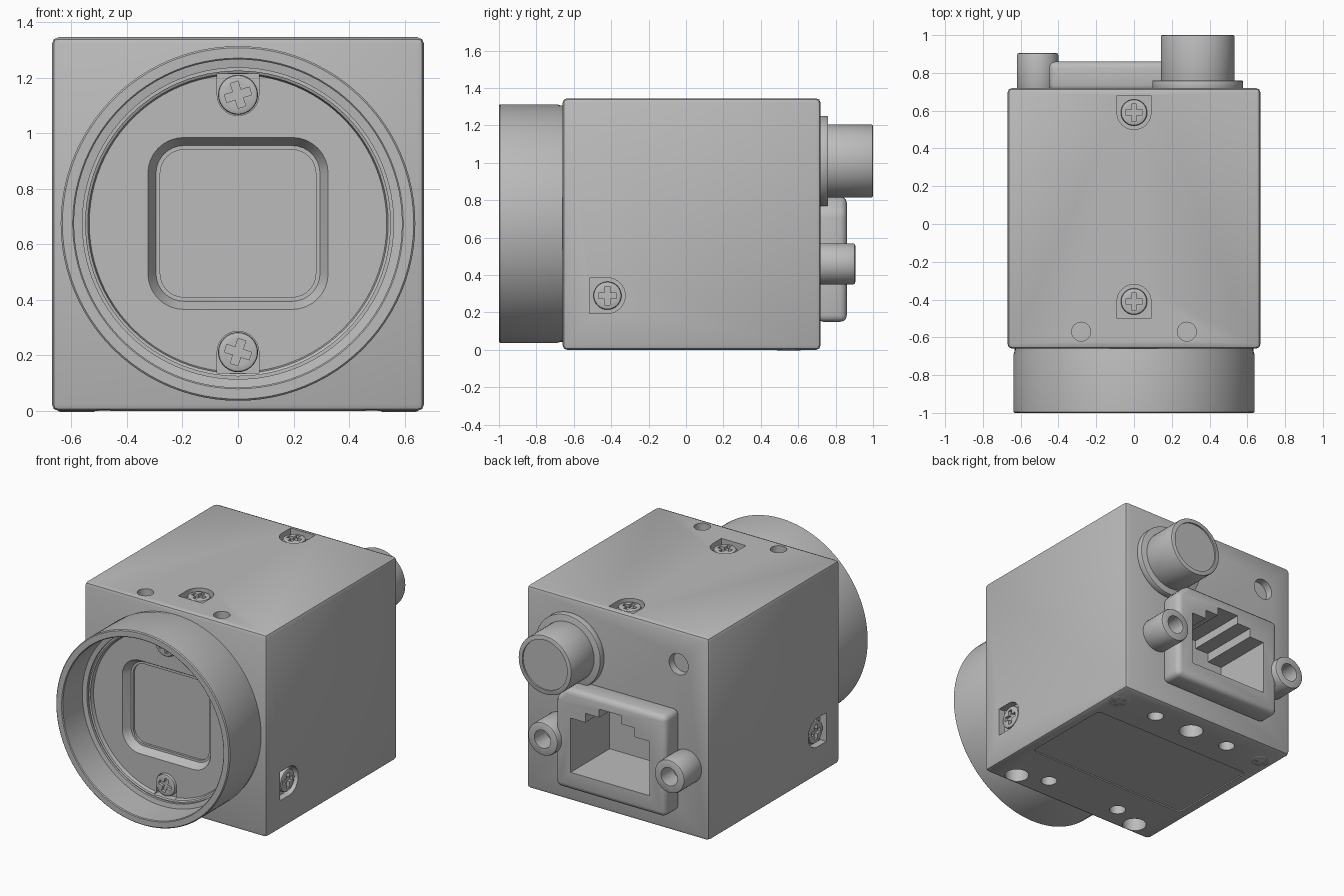
import bpy, bmesh
from math import sin, cos, pi, radians
from mathutils import Vector

if "Cube" in bpy.data.objects:
    bpy.data.objects.remove(bpy.data.objects["Cube"])

grey = bpy.data.materials.new("housing grey")
grey.use_nodes = True
GREY = (0.5, 0.5, 0.5, 1)
grey.diffuse_color = GREY
grey.node_tree.nodes["Principled BSDF"].inputs["Base Color"].default_value = GREY

HALF, FRONT, BACK, TOP = 0.67, -0.66, 0.72, 1.345
LENS_Z, FLOOR = 0.675, -0.75

# Each side maps (u, v, world coordinate along its normal) to a point
SIDES = {"x": lambda u, v, d: (d, u, v),
         "y": lambda u, v, d: (u, d, v),
         "z": lambda u, v, d: (u, v, d)}


def finish(bm, name):
    bmesh.ops.recalc_face_normals(bm, faces=bm.faces)
    mesh = bpy.data.meshes.new(name)
    bm.to_mesh(mesh)
    bm.free()
    obj = bpy.data.objects.new(name, mesh)
    bpy.context.collection.objects.link(obj)
    mesh.materials.append(grey)
    return obj


def prism(name, pts, axis, d0, d1, end=None):
    """Solid between outline pts at d0 and outline end (default pts) at d1."""
    bm = bmesh.new()
    a = [bm.verts.new(SIDES[axis](u, v, d0)) for u, v in pts]
    b = [bm.verts.new(SIDES[axis](u, v, d1)) for u, v in end or pts]
    bm.faces.new(a)
    bm.faces.new(b)
    for i in range(len(a)):
        j = (i + 1) % len(a)
        bm.faces.new((a[i], a[j], b[j], b[i]))
    return finish(bm, name)


def circle(u, v, r, n=40):
    return [(u + r * cos(2 * pi * i / n), v + r * sin(2 * pi * i / n)) for i in range(n)]


def rect(u0, u1, v0, v1):
    return [(u0, v0), (u1, v0), (u1, v1), (u0, v1)]


def rounded(u, v, hu, hv, r, n=8):
    pts = []
    for k, (su, sv) in enumerate([(1, 1), (-1, 1), (-1, -1), (1, -1)]):
        for i in range(n + 1):
            t = (k + i / n) * pi / 2
            pts.append((u + su * (hu - r) + r * cos(t), v + sv * (hv - r) + r * sin(t)))
    return pts


def slot(u, v, r, turn, n=16):
    """Half round outline whose straight end faces away from the turn angle."""
    pts = [(r * cos(pi * (i / n - 0.5)), r * sin(pi * (i / n - 0.5))) for i in range(n + 1)]
    pts += [(-r, r), (-r, -r)]
    c, s = cos(turn), sin(turn)
    return [(u + p * c - q * s, v + p * s + q * c) for p, q in pts]


def apply(obj, mod):
    with bpy.context.temp_override(object=obj, active_object=obj, selected_objects=[obj]):
        bpy.ops.object.modifier_apply(modifier=mod.name)


def cut(obj, cutter):
    mod = obj.modifiers.new("cut", "BOOLEAN")
    mod.operation, mod.solver, mod.object = "DIFFERENCE", "EXACT", cutter
    apply(obj, mod)
    bpy.data.objects.remove(cutter)


def bevel(obj, width, segments=2, angle=40):
    mod = obj.modifiers.new("bevel", "BEVEL")
    mod.width, mod.segments, mod.angle_limit = width, segments, radians(angle)
    mod.limit_method = "ANGLE"
    apply(obj, mod)


def smooth(obj):
    bpy.ops.object.select_all(action="DESELECT")
    obj.select_set(True)
    bpy.context.view_layer.objects.active = obj
    bpy.ops.object.shade_smooth_by_angle(angle=radians(30))


def screw(name, axis, u, v, base, top, r=0.07, turn=0.0):
    """Cross-head screw standing between base and top along the axis."""
    head = prism(name, circle(u, v, r, 32), axis, base, top)
    bevel(head, 0.01)
    out = 1 if top > base else -1
    long, thin = r * 0.65, r * 0.2
    plus = [(long, -thin), (long, thin), (thin, thin), (thin, long), (-thin, long), (-thin, thin),
            (-long, thin), (-long, -thin), (-thin, -thin), (-thin, -long), (thin, -long), (thin, -thin)]
    c, s = cos(turn), sin(turn)
    plus = [(u + p * c - q * s, v + p * s + q * c) for p, q in plus]
    cut(head, prism("cross", plus, axis, top - out * 0.02, top + out * 0.1))
    smooth(head)


# Main housing with softened edges
body = prism("housing", rect(-HALF, HALF, FRONT, BACK), "z", 0, TOP)
bevel(body, 0.025)

# Screw pockets on the top and both sides
DEPTH = 0.045
for label, y, turn in [("front", -0.41, pi / 2), ("back", 0.59, -pi / 2)]:
    cut(body, prism("pocket", slot(0, y, 0.09, turn), "z", TOP - DEPTH, TOP + 0.1))
    screw("top_screw_" + label, "z", 0, y, TOP - DEPTH - 0.02, TOP - 0.01)
for label, s in [("left", 1), ("right", -1)]:
    wall = s * HALF
    cut(body, prism("pocket", slot(-0.42, 0.29, 0.095, 0), "x", wall - s * DEPTH, wall + s * 0.1))
    screw("side_screw_" + label, "x", -0.42, 0.29, wall - s * (DEPTH + 0.02), wall - s * 0.01, 0.075)

# Threaded holes on the top and underside, shallow label recess underneath
for s in (1, -1):
    cut(body, prism("hole", circle(s * 0.28, -0.57, 0.05), "z", TOP - 0.05, TOP + 0.1))
    for x, y, r in [(0.29, 0.555, 0.05), (0.48, -0.57, 0.075), (0.28, -0.495, 0.05)]:
        cut(body, prism("hole", circle(s * x, y, r), "z", -0.1, 0.09))
    screw("base_screw_" + ("left" if s > 0 else "right"), "z", s * 0.58, 0.55, 0.03, -0.003)
cut(body, prism("hole", circle(0, 0.555, 0.075), "z", -0.1, 0.09))
cut(body, prism("recess", rounded(0, 0.05, 0.6, 0.32, 0.03), "z", -0.1, 0.008))

# Indicator hole and socket cavity in the back
cut(body, prism("hole", circle(-0.45, 1.12, 0.07), "y", BACK - 0.05, BACK + 0.1))
MID = -0.045
socket = [(MID - 0.29, 0.27), (MID + 0.29, 0.27)]
steps = [(0.29, 0.63), (0.18, 0.63), (0.18, 0.69), (0.08, 0.69), (0.08, 0.745)]
socket += [(MID + u, v) for u, v in steps] + [(MID - u, v) for u, v in reversed(steps)]
cut(body, prism("cavity", socket, "y", 0.45, BACK + 0.1))
smooth(body)

# Lens mount: turned ring with a stepped floor
profile = [(0, FLOOR), (0.535, FLOOR), (0.54, -0.775), (0.55, -0.78), (0.55, -0.77), (0.56, -0.77),
           (0.56, -0.785), (0.59, -0.79), (0.59, -0.995), (0.595, -1), (0.632, -1), (0.638, -0.994),
           (0.638, -0.69), (0.632, -0.67), (0.632, -0.62), (0, -0.62)]
bm = bmesh.new()
vs = [bm.verts.new((r, y, LENS_Z)) for r, y in profile]
es = [bm.edges.new(p) for p in zip(vs, vs[1:])]
bmesh.ops.spin(bm, geom=vs + es, cent=(0, 0, LENS_Z), axis=(0, 1, 0), angle=2 * pi, steps=96)
bmesh.ops.remove_doubles(bm, verts=bm.verts, dist=0.0001)
mount = finish(bm, "lens_mount")

# Sensor window with sloping sides
cut(mount, prism("window", rounded(0, LENS_Z, 0.325, 0.31, 0.13), "y", FLOOR - 0.001, FLOOR + 0.05,
                 rounded(0, LENS_Z, 0.295, 0.28, 0.1)))
cut(mount, prism("window", rounded(0, LENS_Z, 0.28, 0.265, 0.085), "y", FLOOR + 0.02, FLOOR + 0.065))
for label, s in [("upper", 1), ("lower", -1)]:
    z = LENS_Z + s * 0.463
    cut(mount, prism("pocket", slot(0, z, 0.075, -s * pi / 2), "y", FLOOR + 0.02, FLOOR - 0.035))
    screw("mount_screw_" + label, "y", 0, z, FLOOR + 0.03, FLOOR - 0.015, 0.072, s * 0.3)
smooth(mount)

# Round connector with flange and capped end
flange = prism("connector_flange", circle(0.337, 1.01, 0.24, 64), "y", BACK - 0.01, 0.76)
bevel(flange, 0.006)
smooth(flange)
barrel = prism("connector_barrel", circle(0.337, 1.01, 0.195, 64), "y", BACK, 1.0)
bevel(barrel, 0.008)
cut(barrel, prism("cap", circle(0.337, 1.01, 0.165, 64), "y", 0.99, 1.1))
smooth(barrel)

# Network socket surround
shell = [(-0.45, 0.15), (0.36, 0.15), (0.36, 0.74), (0.28, 0.82), (-0.45, 0.82)]
surround = prism("socket_surround", shell, "y", BACK - 0.02, 0.86)
bevel(surround, 0.035, 3)
cut(surround, prism("cavity", socket, "y", 0.5, 1.1))

# Locking screw bosses either side of the socket
for label, x in [("left", 0.42), ("right", -0.51)]:
    cut(surround, prism("gap", circle(x, 0.46, 0.105), "y", 0.5, 1.1))
    boss = prism("locking_boss_" + label, circle(x, 0.46, 0.11), "y", BACK - 0.01, 0.905)
    bevel(boss, 0.012)
    cut(boss, prism("hole", circle(x, 0.46, 0.06), "y", 0.78, 1.1))
    smooth(boss)
smooth(surround)
